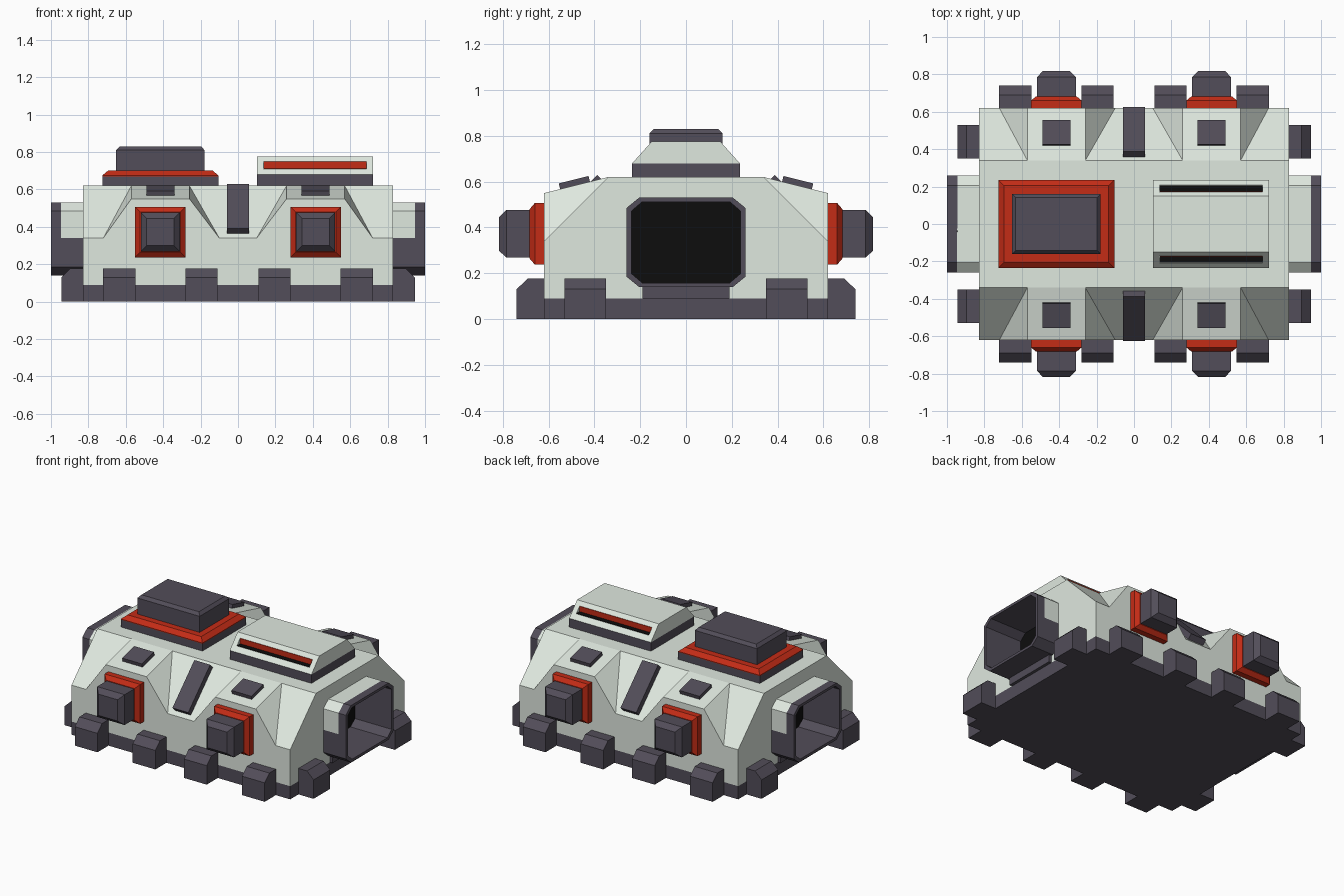
import bpy, bmesh, math
from mathutils import Matrix, Vector

if "Cube" in bpy.data.objects:
    bpy.data.objects.remove(bpy.data.objects["Cube"])


def material(name, rgb):
    m = bpy.data.materials.new(name)
    m.diffuse_color = (*rgb, 1)
    m.use_nodes = True
    m.node_tree.nodes["Principled BSDF"].inputs["Base Color"].default_value = m.diffuse_color
    return m


SHELL = material("shell_white", (0.74, 0.81, 0.74))
DARK = material("dark_metal", (0.085, 0.075, 0.10))
RED = material("red_paint", (0.55, 0.025, 0.008))
BLACK = material("black", (0.004, 0.004, 0.004))


def finish(name, bm, mats, matrix=Matrix()):
    bmesh.ops.recalc_face_normals(bm, faces=bm.faces)
    me = bpy.data.meshes.new(name)
    bm.to_mesh(me)
    bm.free()
    ob = bpy.data.objects.new(name, me)
    ob.matrix_world = matrix
    for m in mats:
        me.materials.append(m)
    bpy.context.collection.objects.link(ob)
    return ob


def loft(name, rings, mat, matrix=Matrix(), caps=(True, True)):
    """Skin equal-length point rings one after another."""
    bm = bmesh.new()
    vs = [[bm.verts.new(p) for p in r] for r in rings]
    n = len(vs[0])
    for a, b in zip(vs, vs[1:]):
        for i in range(n):
            bm.faces.new((a[i], a[(i + 1) % n], b[(i + 1) % n], b[i]))
    if caps[0]:
        bm.faces.new(vs[0])
    if caps[1]:
        bm.faces.new(vs[-1])
    return finish(name, bm, [mat], matrix)


def stack(name, levels, mat, matrix=Matrix()):
    """Rectangles (height, half width, half depth) stacked along local z."""
    return loft(name, [[(-w, -d, h), (w, -d, h), (w, d, h), (-w, d, h)]
                       for h, w, d in levels], mat, matrix)


def prism(name, profile, x0, x1, mat, matrix=Matrix()):
    """Profile in (y, z) extruded along x."""
    return loft(name, [[(x, y, z) for y, z in profile] for x in (x0, x1)], mat, matrix)


def place(x, y, z, angle=0, axis='X'):
    return Matrix.Translation((x, y, z)) @ Matrix.Rotation(angle, 4, axis)


# Hull: one quarter, mirrored four ways, with gabled bays and tunnel openings
B, T, X, Y = 0.09, 0.62, 0.83, 0.62
quarter = [
    [(0, 0, T), (X, 0, T), (X, .34, T), (.57, .34, T), (.26, .34, T), (0, .34, T)],
    [(0, .34, T), (.26, .34, T), (.10, Y, .34), (0, Y, .34)],
    [(.26, .34, T), (.26, Y, .55), (.10, Y, .34)],
    [(.26, .34, T), (.57, .34, T), (.57, Y, .55), (.26, Y, .55)],
    [(.57, .34, T), (.72, Y, .34), (.57, Y, .55)],
    [(.57, .34, T), (X, .34, T), (X, Y, .34), (.72, Y, .34)],
    [(0, Y, B), (X, Y, B), (X, Y, .34), (.72, Y, .34), (.57, Y, .55),
     (.26, Y, .55), (.10, Y, .34), (0, Y, .34)],
    [(X, 0, B), (X, Y, B), (X, Y, .34), (X, .34, T), (X, 0, T), (X, 0, .53),
     (X, .205, .53), (X, .26, .485), (X, .26, .185), (X, .205, .14), (X, 0, .14)],
    [(0, 0, B), (X, 0, B), (X, Y, B), (0, Y, B)],
]
bm = bmesh.new()
for sx in (1, -1):
    for sy in (1, -1):
        for poly in quarter:
            pts = [bm.verts.new((x * sx, y * sy, z)) for x, y, z in poly]
            bm.faces.new(pts if sx * sy > 0 else pts[::-1])
bmesh.ops.remove_doubles(bm, verts=bm.verts, dist=1e-4)
finish("hull", bm, [SHELL])

# Base slab
stack("base_slab", [(0, X, Y), (B, X, Y)], DARK)

# Feet around the base
foot = [(.02, 0), (-.12, 0), (-.12, .13), (-.07, .178), (.02, .178)]
for s in (-1, 1):
    for x in (-.635, -.195, .195, .635):
        prism("foot", foot, -.086, .086, DARK,
              place(x, s * Y, 0, 0 if s < 0 else math.pi, 'Z'))
    for y in (-.44, .44):
        prism("end_foot", foot, -.09, .09, DARK,
              place(s * (X - .005), y, 0, s * math.pi / 2, 'Z'))


# End tunnels: white upper sleeve, dark lower sleeve, dark frame and lining
def octagon(x, w, z0, z1, cy, cz):
    return [(x, w, z0 + cz), (x, w, z1 - cz), (x, w - cy, z1), (x, cy - w, z1),
            (x, -w, z1 - cz), (x, -w, z0 + cz), (x, cy - w, z0), (x, w - cy, z0)]


upper = [(.26, .34), (.26, .485), (.205, .53), (-.205, .53), (-.26, .485), (-.26, .34)]
lower = [(-.26, .34), (-.26, .185), (-.205, .14), (.205, .14), (.26, .185), (.26, .34)]
for s in (1, -1):
    turn = Matrix.Rotation(0 if s > 0 else math.pi, 4, 'Z')
    for name, half, mat in (("tunnel_top", upper, SHELL), ("tunnel_bottom", lower, DARK)):
        bm = bmesh.new()
        a, b = [[bm.verts.new((x, y, z)) for y, z in half] for x in (X, .945)]
        for i in range(5):
            bm.faces.new((a[i], b[i], b[i + 1], a[i + 1]))
        ob = finish(name, bm, [mat], turn)
        # Make the open strip face away from the tunnel centre
        f = ob.data.polygons[2]
        if f.normal.dot(Vector(f.center) - Vector((f.center.x, 0, .335))) < 0:
            ob.data.flip_normals()
    outer = (.26, .14, .53, .055, .045)
    inner = (.238, .158, .512, .047, .04)
    loft("tunnel_frame", [octagon(.72, *inner), octagon(.945, *inner), octagon(1, *inner),
                          octagon(1, *outer), octagon(.945, *outer), octagon(.945, *inner)],
         DARK, turn, (False, False))
    loft("tunnel_back", [octagon(.71, *inner), octagon(.721, *inner)], BLACK, turn)
    stack("tunnel_sill", [(B, .02, .19), (.145, .02, .19)], DARK, place(s * X, 0, 0))

# Side parts: thrusters with red collars, bay plates, centre ribs
for s in (-1, 1):
    out = -s * math.pi / 2
    for x in (-.415, .415):
        stack("thruster_collar", [(0, .135, .135), (.04, .135, .135), (.063, .108, .108)],
              RED, place(x, s * Y, .372, out))
        stack("thruster_block", [(.05, .104, .104), (.165, .104, .104), (.197, .073, .073)],
              DARK, place(x, s * Y, .372, out))
        stack("bay_plate", [(-.01, .075, .067), (.025, .075, .067)],
              DARK, place(x, s * .485, .584, -s * math.atan2(.07, .28)))
    stack("centre_rib", [(-.01, .06, .168), (.04, .06, .168)],
          DARK, place(0, s * .478, .482, -s * math.pi / 4))

# Roof hatch with red rim
hatch = place(-.415, 0, 0)
stack("hatch_base", [(.61, .31, .235), (.67, .31, .235)], DARK, hatch)
stack("hatch_rim", [(.67, .31, .235), (.675, .31, .235), (.70, .28, .205)], RED, hatch)
stack("hatch_block", [(.70, .236, .16), (.81, .236, .16), (.83, .218, .142)], DARK, hatch)

# Roof vent: sloped cap with a recessed slot on each side
vent = place(.412, 0, 0)
stack("vent_base", [(.61, .31, .235), (.68, .31, .235)], DARK, vent)
half = [(.235, .68), (.15, .775)]
slot = [(.235, .68), (.208, .71), (.172, .71), (.172, .75), (.15, .775)]
for name, prof, x0, x1 in (("vent_end", half, -.31, -.275), ("vent_cap", slot, -.275, .275),
                           ("vent_end", half, .275, .31)):
    prism(name, prof + [(-y, z) for y, z in prof[::-1]], x0, x1, SHELL, vent)
for s in (-1, 1):
    stack("vent_glow", [(.711, .274, .003), (.75, .274, .003)], RED, place(.412, s * .172, 0))
    stack("vent_floor", [(.708, .274, .017), (.713, .274, .017)], BLACK, place(.412, s * .190, 0))
